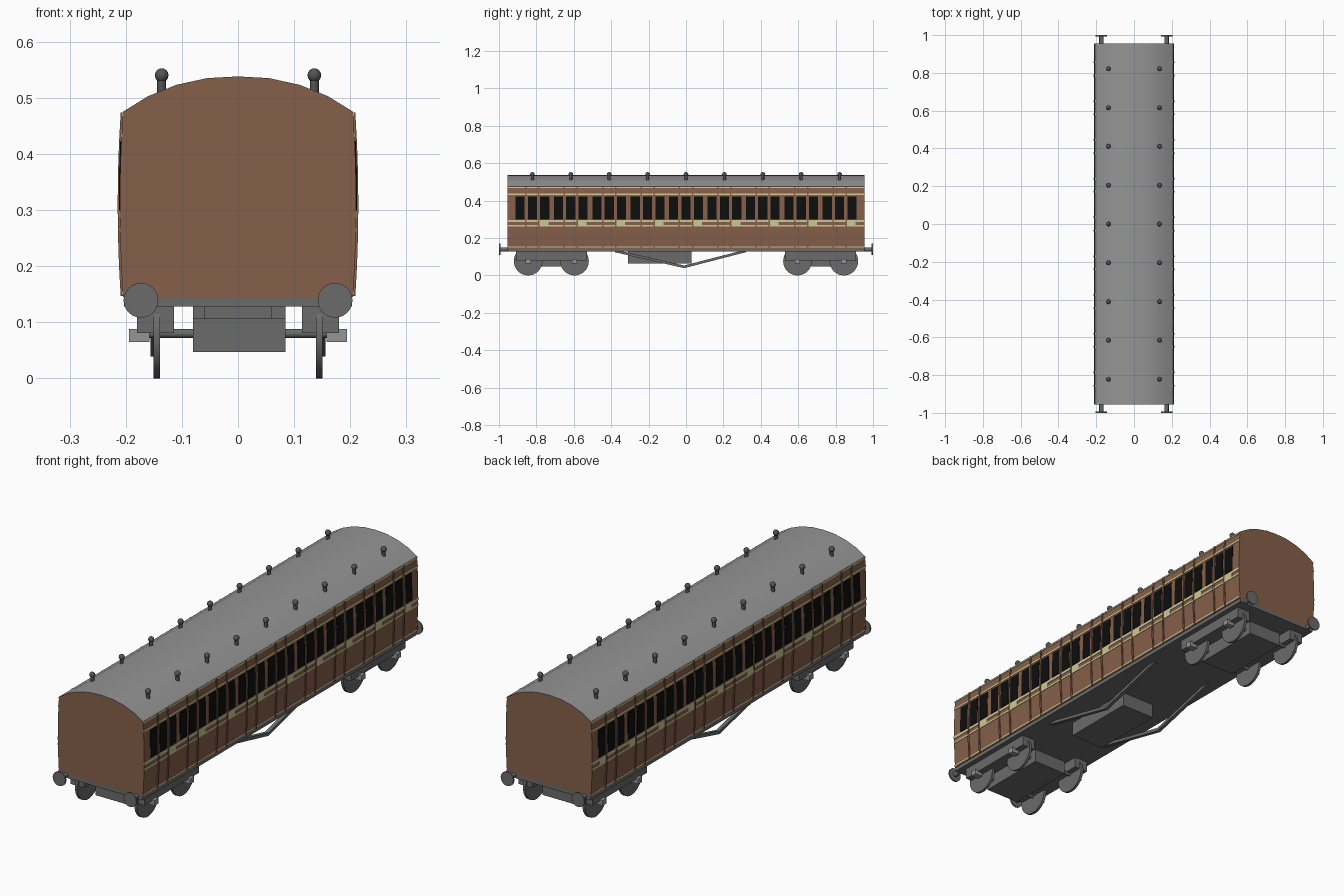
import bpy, bmesh, math
from mathutils import Matrix, Vector

if "Cube" in bpy.data.objects:
    bpy.data.objects.remove(bpy.data.objects["Cube"])


def material(name, r, g, b):
    m = bpy.data.materials.new(name)
    m.diffuse_color = (r, g, b, 1)
    m.use_nodes = True
    m.node_tree.nodes["Principled BSDF"].inputs["Base Color"].default_value = m.diffuse_color
    return m


BROWN = material("coach brown", 0.24, 0.115, 0.068)
ROOF = material("roof grey", 0.30, 0.30, 0.30)
CREAM = material("cream lining", 0.62, 0.58, 0.30)
GLASS = material("window black", 0.004, 0.004, 0.004)
FRAME = material("underframe grey", 0.145, 0.145, 0.145)
VENT = material("vent dark grey", 0.085, 0.09, 0.085)
AXLEBOX = material("axlebox light grey", 0.30, 0.30, 0.30)


def finish(name, bm, mats, smooth=False):
    bmesh.ops.recalc_face_normals(bm, faces=bm.faces)
    me = bpy.data.meshes.new(name)
    bm.to_mesh(me)
    bm.free()
    ob = bpy.data.objects.new(name, me)
    bpy.context.collection.objects.link(ob)
    for m in mats:
        me.materials.append(m)
    if smooth:
        bpy.ops.object.select_all(action='DESELECT')
        ob.select_set(True)
        bpy.context.view_layer.objects.active = ob
        bpy.ops.object.shade_smooth_by_angle(angle=math.radians(35))
    return ob


def box(bm, x0, x1, y0, y1, z0, z1):
    mat = Matrix.Translation(((x0 + x1) / 2, (y0 + y1) / 2, (z0 + z1) / 2)) @ \
        Matrix.Diagonal((x1 - x0, y1 - y0, z1 - z0, 1))
    bmesh.ops.create_cube(bm, size=1, matrix=mat)


def rod(bm, a, b, r, seg=16):
    a, b = Vector(a), Vector(b)
    d = b - a
    mat = Matrix.Translation((a + b) / 2) @ d.to_track_quat('Z', 'Y').to_matrix().to_4x4()
    bmesh.ops.create_cone(bm, cap_ends=True, segments=seg, radius1=r, radius2=r,
                          depth=d.length, matrix=mat)


def side_x(z):
    # gentle bow of the coach side
    return 0.2105 - 0.0055 * ((z - 0.31) / 0.165) ** 2


def plate(bm, y0, y1, z0, z1, out, n=1):
    # thin plate following the bowed side, on both sides of the coach
    for s in (-1, 1):
        rings = []
        for i in range(n + 1):
            z = z0 + (z1 - z0) * i / n
            rings.append([bm.verts.new((s * (side_x(z) + o), y, z))
                          for o, y in ((-0.001, y0), (out, y0), (out, y1), (-0.001, y1))])
        for a, b in zip(rings, rings[1:]):
            for k in range(4):
                bm.faces.new((a[k], a[(k + 1) % 4], b[(k + 1) % 4], b[k]))
        bm.faces.new(rings[0])
        bm.faces.new(rings[-1])


L = 0.955          # half length of the body
PITCH = 0.2053     # compartment spacing
bays = [k * PITCH for k in range(-4, 5)]

# body and roof: one extruded section, roof coloured by direction
half = [(side_x(z), z) for z in [0.145 + 0.33 * i / 10 for i in range(11)]]
half += [(0.16, 0.503), (0.11, 0.523), (0.055, 0.535)]
profile = half + [(0, 0.538)] + [(-x, z) for x, z in reversed(half)]
bm = bmesh.new()
end = bm.faces.new([bm.verts.new((x, -L, z)) for x, z in profile])
ext = bmesh.ops.extrude_face_region(bm, geom=[end], use_keep_orig=True)
bmesh.ops.translate(bm, vec=(0, 2 * L, 0),
                    verts=[v for v in ext["geom"] if isinstance(v, bmesh.types.BMVert)])
bmesh.ops.recalc_face_normals(bm, faces=bm.faces)
for f in bm.faces:
    f.material_index = 1 if f.normal.z > 0.15 else 0
finish("coach_body", bm, [BROWN, ROOF], smooth=True)

# windows: door light with a quarter light either side
bm = bmesh.new()
for y in bays:
    for off in (-0.066, 0, 0.066):
        plate(bm, y + off - 0.0245, y + off + 0.0245, 0.30, 0.422, 0.002, 3)
finish("windows", bm, [GLASS])

# cream lining and waist panels
bm = bmesh.new()
for z0, z1 in ((0.467, 0.474), (0.429, 0.437), (0.285, 0.297), (0.261, 0.269), (0.149, 0.156)):
    plate(bm, -L, L, z0, z1, 0.002)
for y in bays:
    plate(bm, y + 0.038, y + 0.085, 0.269, 0.285, 0.002)
finish("cream_lining", bm, [CREAM])

# door edge beading
bm = bmesh.new()
for y in bays:
    for off in (-0.035, 0.035):
        plate(bm, y + off - 0.004, y + off + 0.004, 0.147, 0.474, 0.004, 6)
finish("door_beading", bm, [BROWN])

# roof ventilators
bm = bmesh.new()
for y in bays:
    for s in (-1, 1):
        rod(bm, (s * 0.136, y, 0.50), (s * 0.136, y, 0.535), 0.008, 12)
        bmesh.ops.create_uvsphere(bm, u_segments=14, v_segments=8, radius=0.0125,
                                  matrix=Matrix.Translation((s * 0.136, y, 0.54)))
finish("roof_vents", bm, [VENT], smooth=True)

# floor frame and battery box
bm = bmesh.new()
box(bm, -0.203, 0.203, -L, L, 0.128, 0.1465)
finish("underframe", bm, [FRAME])
bm = bmesh.new()
box(bm, -0.08, 0.085, -0.31, 0.03, 0.065, 0.13)
finish("battery_box", bm, [FRAME])

# truss rods under the middle
bm = bmesh.new()
for s in (-1, 1):
    x0, x1 = s * 0.148 - 0.008, s * 0.148 + 0.008
    rings = []
    for y, z in ((-0.38, 0.131), (-0.01, 0.046), (0.32, 0.131)):
        rings.append([bm.verts.new((x, y, z + dz)) for x, dz in
                      ((x0, -0.007), (x1, -0.007), (x1, 0.007), (x0, 0.007))])
    for a, b in zip(rings, rings[1:]):
        for k in range(4):
            bm.faces.new((a[k], a[(k + 1) % 4], b[(k + 1) % 4], b[k]))
    bm.faces.new(rings[0])
    bm.faces.new(rings[-1])
finish("truss_rods", bm, [FRAME])

# bogies: side frames, centre block, wheels, axles and axleboxes
for label, yc in (("front", -0.72), ("rear", 0.72)):
    bm = bmesh.new()
    box(bm, -0.08, 0.085, yc - 0.16, yc + 0.16, 0.047, 0.107)
    box(bm, -0.06, 0.06, yc - 0.06, yc + 0.06, 0.10, 0.13)
    for s in (-1, 1):
        box(bm, s * 0.147 - 0.033, s * 0.147 + 0.033, yc - 0.19, yc + 0.19, 0.081, 0.13)
    finish(label + "_bogie_frame", bm, [FRAME])
    bm = bmesh.new()
    boxes = bmesh.new()
    for y in (yc - 0.124, yc + 0.124):
        rod(bm, (-0.17, y, 0.08), (0.17, y, 0.08), 0.008, 12)
        for s in (-1, 1):
            rod(bm, (s * 0.139, y, 0.0765), (s * 0.151, y, 0.0765), 0.0765, 32)
            box(boxes, s * 0.176 - 0.018, s * 0.176 + 0.018, y - 0.014, y + 0.014, 0.065, 0.088)
    finish(label + "_wheelsets", bm, [FRAME], smooth=True)
    finish(label + "_axleboxes", boxes, [AXLEBOX])

# buffers at both ends
bm = bmesh.new()
for e in (-1, 1):
    for s in (-1, 1):
        x = s * 0.173
        rod(bm, (x, e * 0.94, 0.139), (x, e * 0.995, 0.139), 0.011, 16)
        rod(bm, (x, e * 0.993, 0.139), (x, e * 1.0, 0.139), 0.031, 24)
finish("buffers", bm, [FRAME], smooth=True)
